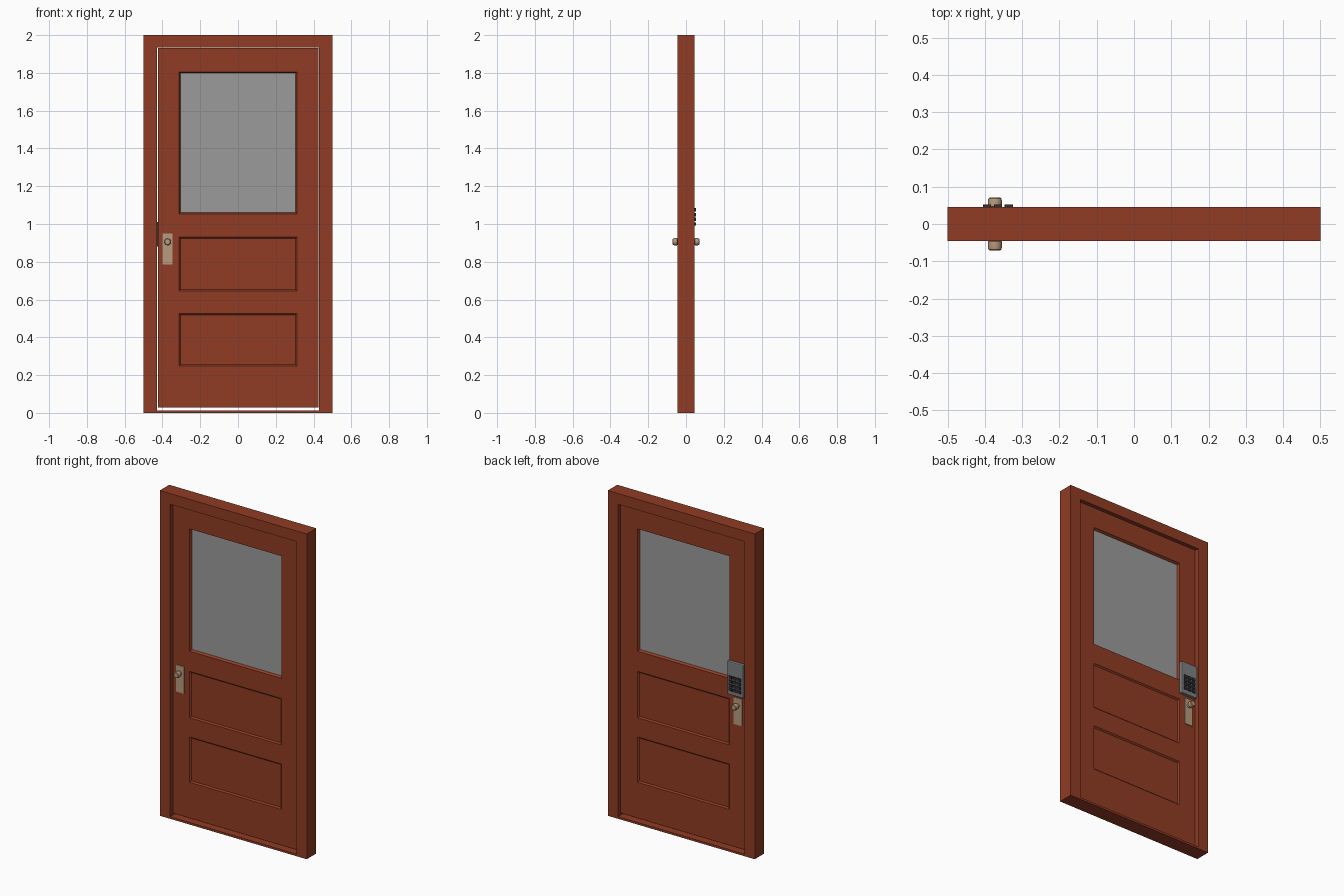
import bpy, bmesh, math
from mathutils import Matrix

if "Cube" in bpy.data.objects:
    bpy.data.objects.remove(bpy.data.objects["Cube"])


def material(name, rgb):
    m = bpy.data.materials.new(name)
    m.diffuse_color = (*rgb, 1)
    m.use_nodes = True
    m.node_tree.nodes["Principled BSDF"].inputs["Base Color"].default_value = m.diffuse_color
    return m


WOOD = material("red brown wood", (0.28, 0.045, 0.018))
GLASS = material("grey glass", (0.33, 0.33, 0.33))
BRASS = material("pale brass", (0.48, 0.33, 0.21))
GREY = material("keypad grey", (0.21, 0.215, 0.225))
DARK = material("dark metal", (0.03, 0.03, 0.033))


def finish(bm, name, *mats):
    bmesh.ops.recalc_face_normals(bm, faces=bm.faces[:])
    me = bpy.data.meshes.new(name)
    bm.to_mesh(me)
    bm.free()
    for m in mats:
        me.materials.append(m)
    ob = bpy.data.objects.new(name, me)
    bpy.context.collection.objects.link(ob)
    return ob


def box(name, x, y, z, mat, bevel=0):
    """Box between (min, max) pairs on each axis."""
    bm = bmesh.new()
    size = [b - a for a, b in (x, y, z)]
    mid = [(a + b) / 2 for a, b in (x, y, z)]
    bmesh.ops.create_cube(bm, size=1, matrix=Matrix.Translation(mid) @ Matrix.Diagonal((*size, 1)))
    ob = finish(bm, name, mat)
    if bevel:
        mod = ob.modifiers.new("bevel", "BEVEL")
        mod.width, mod.segments = bevel, 2
    return ob


def slab(xs, zs, half, holes=()):
    """Upright slab cut into cells; returns bmesh and the outer faces per cell."""
    bm = bmesh.new()
    v = {(i, j, s): bm.verts.new((x, s * half, z))
         for i, x in enumerate(xs) for j, z in enumerate(zs) for s in (-1, 1)}
    cells = {(i, j) for i in range(len(xs) - 1) for j in range(len(zs) - 1)} - set(holes)
    faces = {}
    for i, j in cells:
        ring = [(i, j), (i + 1, j), (i + 1, j + 1), (i, j + 1)]
        faces[i, j] = [bm.faces.new([v[(*p, s)] for p in ring[::-s]]) for s in (-1, 1)]
        nbrs = [(i, j - 1), (i + 1, j), (i, j + 1), (i - 1, j)]
        for k, n in enumerate(nbrs):
            if n not in cells:
                a, b = ring[k], ring[(k + 1) % 4]
                bm.faces.new([v[(*a, -1)], v[(*a, 1)], v[(*b, 1)], v[(*b, -1)]])
    bmesh.ops.recalc_face_normals(bm, faces=bm.faces[:])
    return bm, faces


# Frame with jambs, head and low sill
bm, _ = slab((-0.5, -0.43, 0.43, 0.5), (0, 0.013, 1.934, 2), 0.046, [(1, 1)])
finish(bm, "door_frame", WOOD)

# Door leaf: two sunken panels and a window on both sides
bm, cells = slab((-0.424, -0.312, 0.312, 0.427),
                 (0.028, 0.248, 0.527, 0.645, 0.93, 1.054, 1.806, 1.931), 0.025)
for j in (1, 3, 5):
    panes = cells[1, j]
    depth = -0.014 if j == 5 else -0.008
    bmesh.ops.inset_individual(bm, faces=panes, thickness=0.011, depth=depth)
    for f in panes:
        f.material_index = int(j == 5)
finish(bm, "door_leaf", WOOD, GLASS)

# Latch strip in the door edge
box("latch_strip", (-0.428, -0.42), (-0.012, 0.012), (0.88, 1.01), DARK)

# Knob and backplate on each side
PROFILE = [(0.012, 0.024), (0.012, 0.043), (0.0185, 0.047), (0.019, 0.062),
           (0.0175, 0.068), (0.014, 0.071)]
SIDES = 24
for side, s in (("front", -1), ("back", 1)):
    box(side + "_backplate", (-0.401, -0.346), sorted((s * 0.024, s * 0.031)), (0.785, 0.95), BRASS)
    bm = bmesh.new()
    rings = [[bm.verts.new((-0.373 + r * math.cos(a), s * y, 0.906 + r * math.sin(a)))
              for a in (math.tau * k / SIDES for k in range(SIDES))] for r, y in PROFILE]
    for lo, hi in zip(rings, rings[1:]):
        for k in range(SIDES):
            n = (k + 1) % SIDES
            bm.faces.new((lo[k], lo[n], hi[n], hi[k]))
    bm.faces.new(rings[0])
    bm.faces.new(rings[-1])
    knob = finish(bm, side + "_knob", BRASS)
    bpy.context.view_layer.objects.active = knob
    knob.select_set(True)
    bpy.ops.object.shade_smooth_by_angle(angle=math.radians(35))
    knob.select_set(False)

# Keypad lock on the back, with a 3 by 4 block of keys
box("keypad_body", (-0.422, -0.31), (0.024, 0.046), (0.965, 1.17), GREY, 0.006)
for row in range(4):
    for col in range(3):
        x, z = -0.394 + 0.029 * col, 1.0 + 0.025 * row
        box(f"key_{row}_{col}", (x - 0.011, x + 0.011), (0.045, 0.052), (z - 0.009, z + 0.009), DARK)
